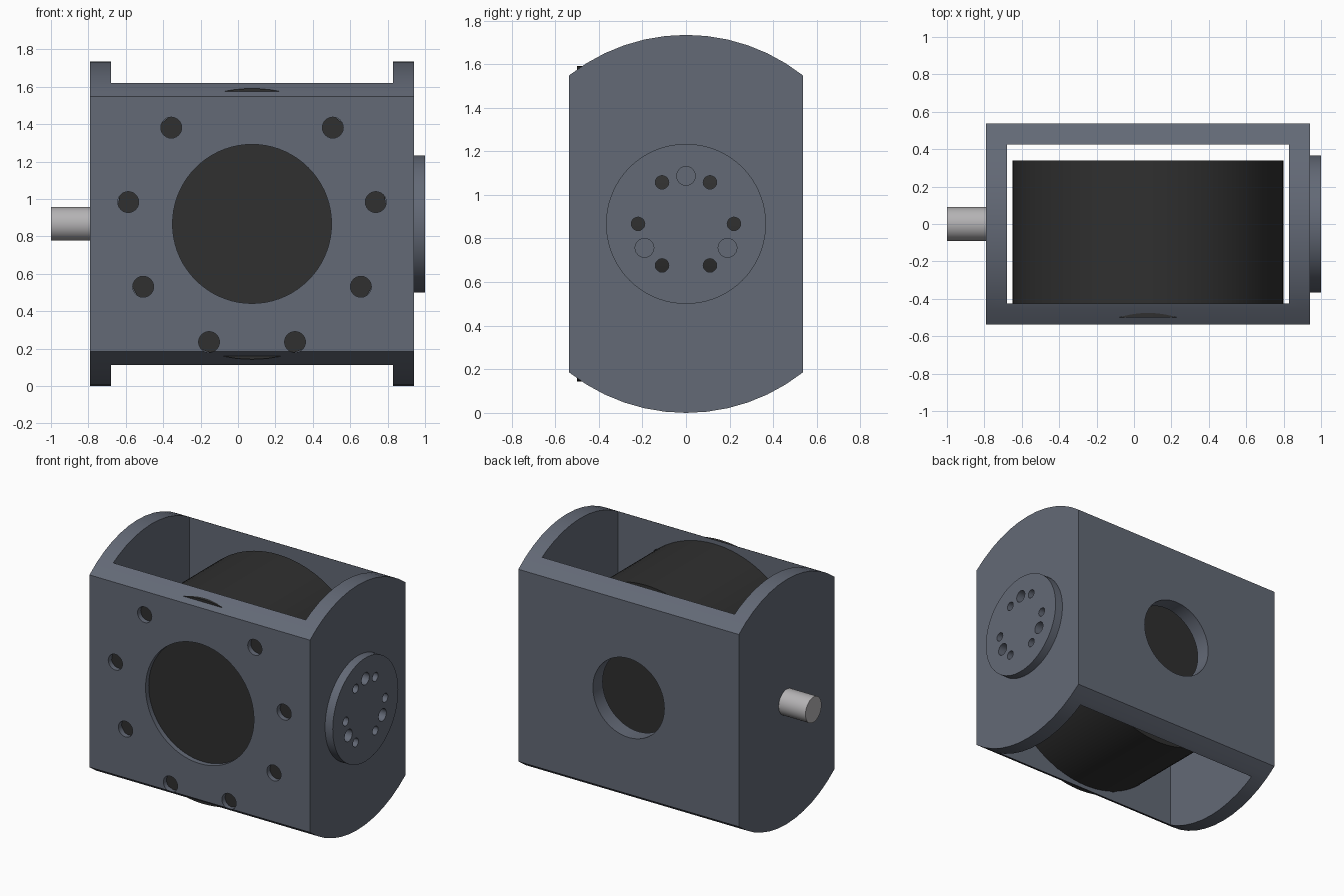
import bpy, bmesh
from math import sin, cos, asin, pi, radians
from mathutils import Matrix, Vector

if "Cube" in bpy.data.objects:
    bpy.data.objects.remove(bpy.data.objects["Cube"])

CX, CZ = 0.075, 0.867      # drum axis
R, HALF = 0.867, 0.536     # housing arc radius, half depth
X0, X1, WALL = -0.79, 0.94, 0.11


def material(name, color, rough=0.6):
    m = bpy.data.materials.new(name)
    m.use_nodes = True
    m.diffuse_color = (*color, 1)
    bsdf = m.node_tree.nodes["Principled BSDF"]
    bsdf.inputs["Base Color"].default_value = (*color, 1)
    bsdf.inputs["Roughness"].default_value = rough
    return m


housing_mat = material("blue grey metal", (0.125, 0.142, 0.182))
drum_mat = material("black rubber", (0.029, 0.029, 0.029))
shaft_mat = material("light steel", (0.46, 0.45, 0.46))


def make_object(name, bm, mat=None):
    bmesh.ops.recalc_face_normals(bm, faces=bm.faces)
    mesh = bpy.data.meshes.new(name)
    bm.to_mesh(mesh)
    bm.free()
    ob = bpy.data.objects.new(name, mesh)
    bpy.context.collection.objects.link(ob)
    if mat:
        mesh.materials.append(mat)
    return ob


def add_rod(bm, axis, start, end, radius, a, b, segments=32):
    """Cylinder along x (a, b = y, z) or along y (a, b = x, z)."""
    mid = (start + end) / 2
    if axis == "X":
        mat = Matrix.Translation((mid, a, b)) @ Matrix.Rotation(pi / 2, 4, "Y")
    else:
        mat = Matrix.Translation((a, mid, b)) @ Matrix.Rotation(pi / 2, 4, "X")
    bmesh.ops.create_cone(bm, cap_ends=True, segments=segments, radius1=radius,
                          radius2=radius, depth=end - start, matrix=mat)


def rod(name, mat, *args):
    bm = bmesh.new()
    add_rod(bm, *args)
    return make_object(name, bm, mat)


def activate(ob):
    bpy.ops.object.select_all(action="DESELECT")
    ob.select_set(True)
    bpy.context.view_layer.objects.active = ob


def cut(ob, bm):
    cutter = make_object("cutter", bm)
    cutter.hide_render = True
    mod = ob.modifiers.new("cut", "BOOLEAN")
    mod.operation, mod.solver, mod.object = "DIFFERENCE", "EXACT", cutter
    activate(ob)
    bpy.ops.object.modifier_apply(modifier=mod.name)
    bpy.data.objects.remove(cutter)


def add_output_holes(bm, start, end):
    for i in range(6):
        t = i * pi / 3
        add_rod(bm, "X", start, end, 0.031, 0.22 * cos(t), CZ + 0.22 * sin(t), 20)


# Housing: slab with rounded top and bottom, extruded along x
sweep, steps = asin(HALF / R), 12
profile = []
for side in (1, -1):
    for i in range(steps + 1):
        t = sweep * (1 - 2 * i / steps)
        profile.append((side * R * sin(t), CZ + side * R * cos(t)))
bm = bmesh.new()
face = bm.faces.new([bm.verts.new((X0, y, z)) for y, z in profile])
ext = bmesh.ops.extrude_face_region(bm, geom=[face])
bmesh.ops.translate(bm, vec=(X1 - X0, 0, 0),
                    verts=[v for v in ext["geom"] if isinstance(v, bmesh.types.BMVert)])
housing = make_object("housing", bm, housing_mat)

# Open well through the housing from top to bottom
bm = bmesh.new()
size = Vector((X1 - X0 - 2 * WALL, 2 * (HALF - WALL), 3))
bmesh.ops.create_cube(bm, size=1, matrix=Matrix.Translation((CX, 0, CZ)) @ Matrix.Diagonal((*size, 1)))
cut(housing, bm)

# Front window, back window, bolt circle and output holes
bm = bmesh.new()
add_rod(bm, "Y", -0.7, -0.3, 0.425, CX, CZ, 72)
add_rod(bm, "Y", 0.3, 0.7, 0.28, CX, CZ, 64)
for i in range(8):
    t = radians(50 - 40 * i)
    add_rod(bm, "Y", -0.7, -0.3, 0.056, CX + 0.672 * cos(t), CZ + 0.672 * sin(t), 24)
add_output_holes(bm, 0.75, 1.1)
cut(housing, bm)

# Output flange with bolt holes and three blind dowel holes
flange = rod("output_flange", housing_mat, "X", X1, 1.0, 0.367, 0, CZ, 72)
bm = bmesh.new()
add_output_holes(bm, 0.75, 1.1)
for angle in (90, 210, 330):
    t = radians(angle)
    add_rod(bm, "X", 0.75, 1.1, 0.043, 0.22 * cos(t), CZ + 0.22 * sin(t), 24)
cut(flange, bm)

# Inner drum seated in the front wall, and the input shaft
drum = rod("inner_drum", drum_mat, "Y", -0.5, 0.34, 0.724, CX, CZ, 96)
shaft = rod("input_shaft", shaft_mat, "X", -1.0, -0.72, 0.09, 0, CZ, 40)

for ob in (housing, flange, drum, shaft):
    activate(ob)
    bpy.ops.object.shade_smooth_by_angle(angle=radians(25))
